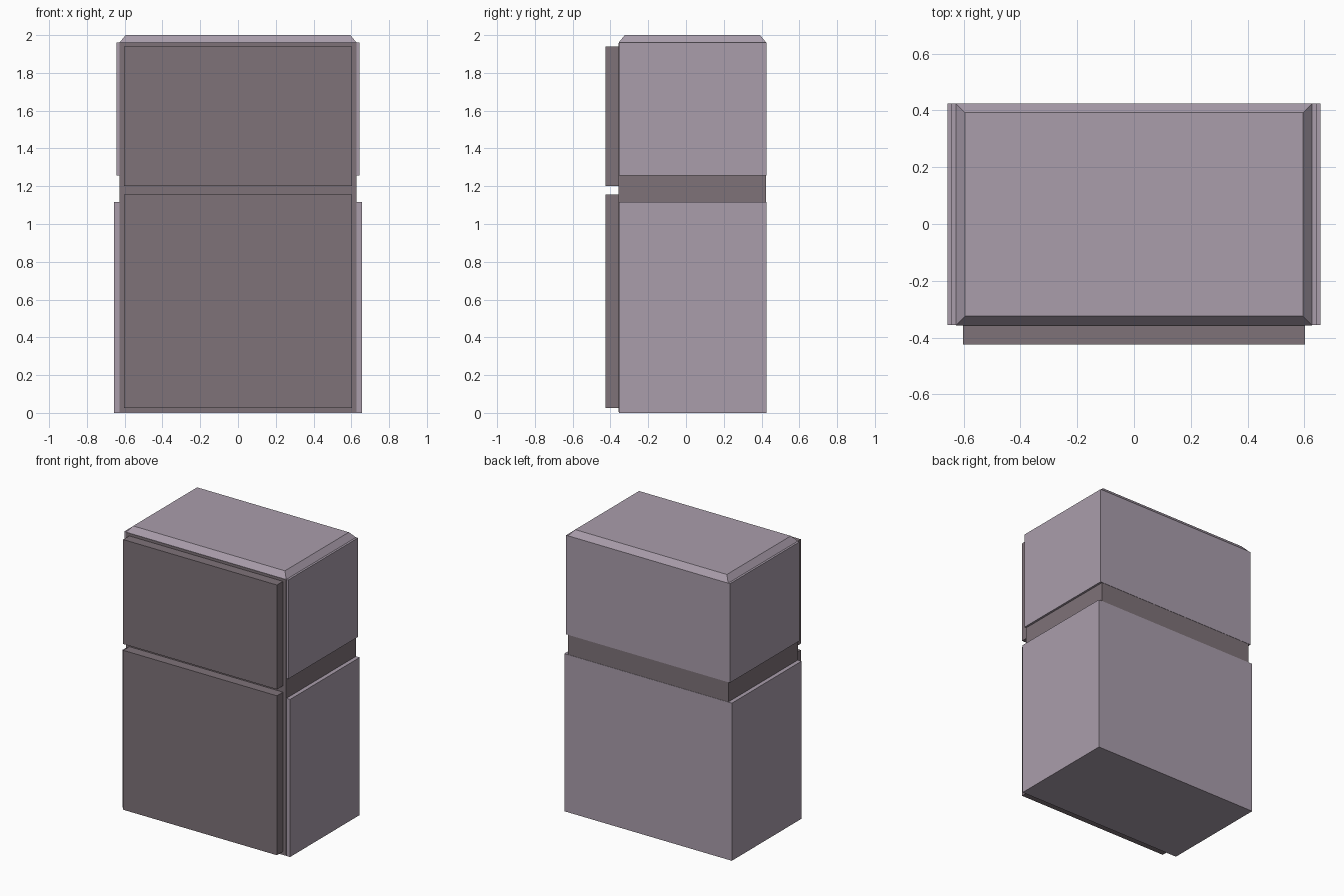
import bpy, bmesh

if "Cube" in bpy.data.objects:
    bpy.data.objects.remove(bpy.data.objects["Cube"])


def material(name, color):
    m = bpy.data.materials.new(name)
    m.diffuse_color = (*color, 1)
    m.use_nodes = True
    m.node_tree.nodes["Principled BSDF"].inputs["Base Color"].default_value = m.diffuse_color
    return m


light = material("light_panel", (0.40, 0.34, 0.41))
dark = material("dark_panel", (0.21, 0.17, 0.19))


def block(name, half_x, y, z, mat, taper=0):
    """Box between y and z limits; taper insets the top face."""
    bm = bmesh.new()
    bmesh.ops.create_cube(bm, size=2)
    for v in bm.verts:
        top = v.co.z > 0
        inset = taper if top else 0
        v.co.x = v.co.x * (half_x - inset)
        v.co.y = y[1] - inset if v.co.y > 0 else y[0] + inset
        v.co.z = z[1] if top else z[0]
    me = bpy.data.meshes.new(name)
    bm.to_mesh(me)
    bm.free()
    me.materials.append(mat)
    ob = bpy.data.objects.new(name, me)
    bpy.context.collection.objects.link(ob)
    return ob


# Dark inner cabinet, a hair proud at the front so its face shows around the doors
block("inner_cabinet", 0.628, (-0.357, 0.423), (0.005, 1.958), dark)

# Light outer casings, leaving a band of the inner cabinet exposed
block("lower_casing", 0.657, (-0.355, 0.425), (0, 1.117), light)
block("upper_casing", 0.643, (-0.355, 0.425), (1.258, 1.96), light)

# Chamfered top
block("top_cap", 0.628, (-0.357, 0.425), (1.96, 2.0), light, taper=0.033)

# Doors
for name, z in (("lower_door", (0.025, 1.155)), ("upper_door", (1.20, 1.94))):
    block(name, 0.603, (-0.425, -0.355), z, dark)
